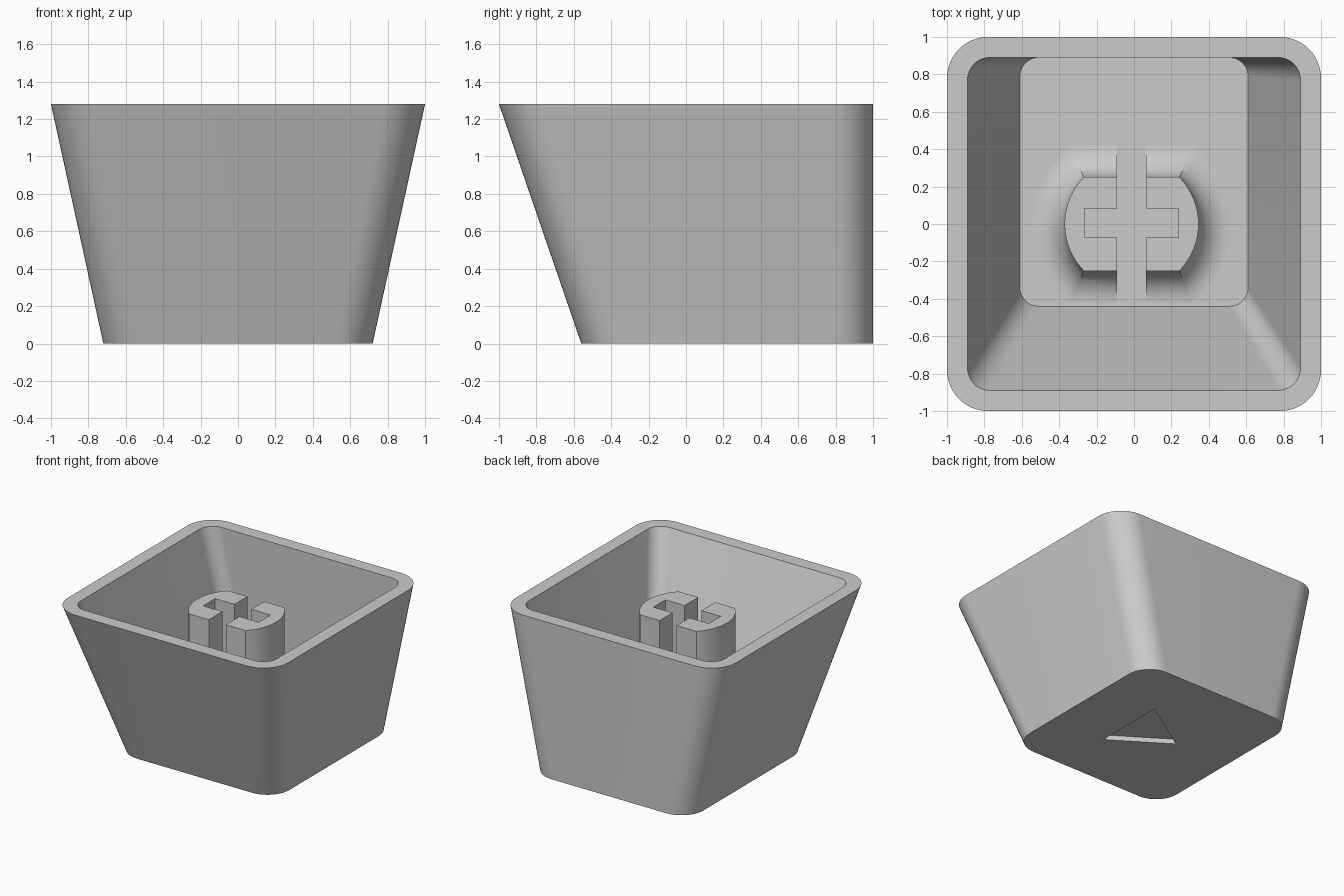
import bpy
import bmesh
import math

if "Cube" in bpy.data.objects:
    bpy.data.objects.remove(bpy.data.objects["Cube"], do_unlink=True)

HEIGHT = 1.28
FLOOR = 0.16
STEM_TOP = 1.14
STEM_X = -0.013

grey = bpy.data.materials.new("light_grey")
grey.use_nodes = True
grey.diffuse_color = (0.6, 0.6, 0.6, 1)
grey.node_tree.nodes["Principled BSDF"].inputs["Base Color"].default_value = (0.6, 0.6, 0.6, 1)


def loft(name, rings):
    """Skin a stack of equal-length rings and cap both ends."""
    bm = bmesh.new()
    loops = [[bm.verts.new(p) for p in ring] for ring in rings]
    n = len(loops[0])
    for a, b in zip(loops, loops[1:]):
        for i in range(n):
            j = (i + 1) % n
            bm.faces.new((a[i], a[j], b[j], b[i]))
    bm.faces.new(loops[0][::-1])
    bm.faces.new(loops[-1])
    bmesh.ops.recalc_face_normals(bm, faces=bm.faces)
    mesh = bpy.data.meshes.new(name)
    bm.to_mesh(mesh)
    bm.free()
    mesh.materials.append(grey)
    obj = bpy.data.objects.new(name, mesh)
    bpy.context.collection.objects.link(obj)
    return obj


def rounded_rect(half_x, y0, y1, r, z, steps=12):
    corners = [(half_x - r, y1 - r), (r - half_x, y1 - r),
               (r - half_x, y0 + r), (half_x - r, y0 + r)]
    ring = []
    for k, (cx, cy) in enumerate(corners):
        for i in range(steps + 1):
            a = (k + i / steps) * math.pi / 2
            ring.append((cx + r * math.cos(a), cy + r * math.sin(a), z))
    return ring


def stem_ring(grow, z, steps=20):
    """Circle with its front and back cut flat, grown outward."""
    r, flat = 0.358 + grow, 0.25 + grow
    limit = math.asin(flat / r)
    ring = []
    for start in (0, math.pi):
        for i in range(steps + 1):
            a = start - limit + 2 * limit * i / steps
            ring.append((STEM_X + r * math.cos(a), r * math.sin(a), z))
    return ring


def prism(name, outline, z0, z1):
    return loft(name, [[(x, y, z) for x, y in outline] for z in (z0, z1)])


def cut(obj, cutter):
    cutter.hide_render = True
    mod = obj.modifiers.new("cut", 'BOOLEAN')
    mod.operation = 'DIFFERENCE'
    mod.solver = 'EXACT'
    mod.object = cutter
    bpy.context.view_layer.objects.active = obj
    bpy.ops.object.modifier_apply(modifier=mod.name)
    bpy.data.objects.remove(cutter, do_unlink=True)


def smooth(obj):
    bpy.ops.object.select_all(action='DESELECT')
    obj.select_set(True)
    bpy.context.view_layer.objects.active = obj
    bpy.ops.object.shade_smooth_by_angle(angle=math.radians(30))


# Tapered hollow shell, open at the top
shell = loft("shell", [
    rounded_rect(0.72, -0.56, 1.0, 0.2, 0),
    rounded_rect(1.0, -1.0, 1.0, 0.22, HEIGHT),
    rounded_rect(0.89, -0.89, 0.89, 0.12, HEIGHT),
    rounded_rect(0.61, -0.44, 0.89, 0.1, FLOOR),
])

# Shallow triangular recess in the underside
cut(shell, prism("recess_cutter", [(0.235, 0.52), (-0.225, 0.22), (0.235, -0.08)], -0.1, 0.04))
smooth(shell)

# Mounting stem with a filleted foot
FILLET = 0.17
rings = [stem_ring(FILLET, FLOOR - 0.01)]
for i in range(11):
    a = i / 10 * math.pi / 2
    rings.append(stem_ring(FILLET * (1 - math.sin(a)), FLOOR + FILLET * (1 - math.cos(a))))
rings.append(stem_ring(0, STEM_TOP))
stem = loft("stem", rings)

# Cross-shaped socket: a slot right through and a shorter cross arm
for half_x, half_y in ((0.077, 0.7), (0.252, 0.078)):
    outline = [(STEM_X + sx * half_x, 0.005 + sy * half_y)
               for sx, sy in ((1, 1), (-1, 1), (-1, -1), (1, -1))]
    cut(stem, prism("slot_cutter", outline, 0.05, STEM_TOP + 0.1))
smooth(stem)
